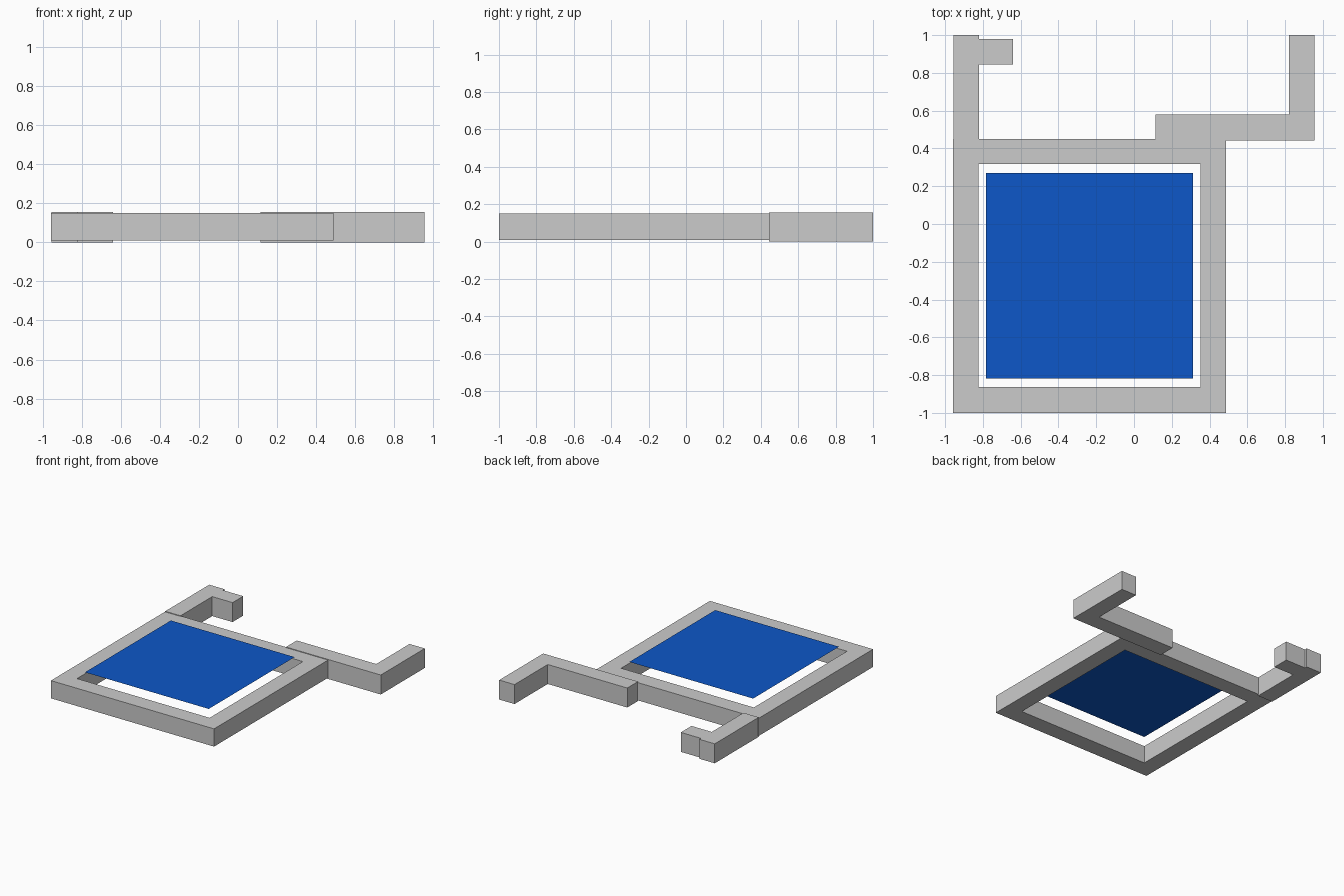
import bpy, bmesh

if "Cube" in bpy.data.objects:
    bpy.data.objects.remove(bpy.data.objects["Cube"])


def extrude_outline(name, points, z0, z1):
    """Closed outline in the ground plane, raised from z0 to z1."""
    bm = bmesh.new()
    face = bm.faces.new([bm.verts.new((x, y, z0)) for x, y in points])
    if z1 > z0:
        top = bmesh.ops.extrude_face_region(bm, geom=[face], use_keep_orig=True)["geom"]
        verts = [v for v in top if isinstance(v, bmesh.types.BMVert)]
        bmesh.ops.translate(bm, verts=verts, vec=(0, 0, z1 - z0))
        bmesh.ops.recalc_face_normals(bm, faces=bm.faces)
    return link(name, bm)


def link(name, bm):
    mesh = bpy.data.meshes.new(name)
    bm.to_mesh(mesh)
    bm.free()
    obj = bpy.data.objects.new(name, mesh)
    bpy.context.collection.objects.link(obj)
    return obj


def rect(x0, x1, y0, y1):
    return [(x0, y0), (x1, y0), (x1, y1), (x0, y1)]


def ring(name, outer, inner, z0, z1):
    """Square frame: four loops joined into a closed tube."""
    bm = bmesh.new()
    loops = [[bm.verts.new((x, y, z)) for x, y in pts]
             for pts, z in ((outer, z0), (outer, z1), (inner, z1), (inner, z0))]
    for k in range(4):
        a, b = loops[k], loops[(k + 1) % 4]
        for i in range(4):
            j = (i + 1) % 4
            bm.faces.new((a[i], a[j], b[j], b[i]))
    bmesh.ops.recalc_face_normals(bm, faces=bm.faces)
    return link(name, bm)


# Square border
ring("square_frame", rect(-0.958, 0.488, -1.0, 0.45),
     rect(-0.823, 0.353, -0.863, 0.317), 0.009, 0.151)

# Blue sheet floating just above the border
panel = extrude_outline("blue_panel", rect(-0.784, 0.313, -0.817, 0.27), 0.194, 0.194)
blue = bpy.data.materials.new("blue")
blue.diffuse_color = (0.004, 0.095, 0.58, 1)
blue.use_nodes = True
blue.node_tree.nodes["Principled BSDF"].inputs["Base Color"].default_value = blue.diffuse_color
panel.data.materials.append(blue)

# Left arm with a short inward hook
extrude_outline("left_arm", [
    (-0.955, 0.443), (-0.82, 0.443), (-0.82, 0.845), (-0.64, 0.845),
    (-0.64, 0.98), (-0.82, 0.98), (-0.82, 1.0), (-0.955, 1.0)], 0.0, 0.156)

# Right L-shaped arm
extrude_outline("right_arm", [
    (0.115, 0.443), (0.955, 0.443), (0.955, 1.0), (0.82, 1.0),
    (0.82, 0.579), (0.115, 0.579)], 0.0, 0.156)
